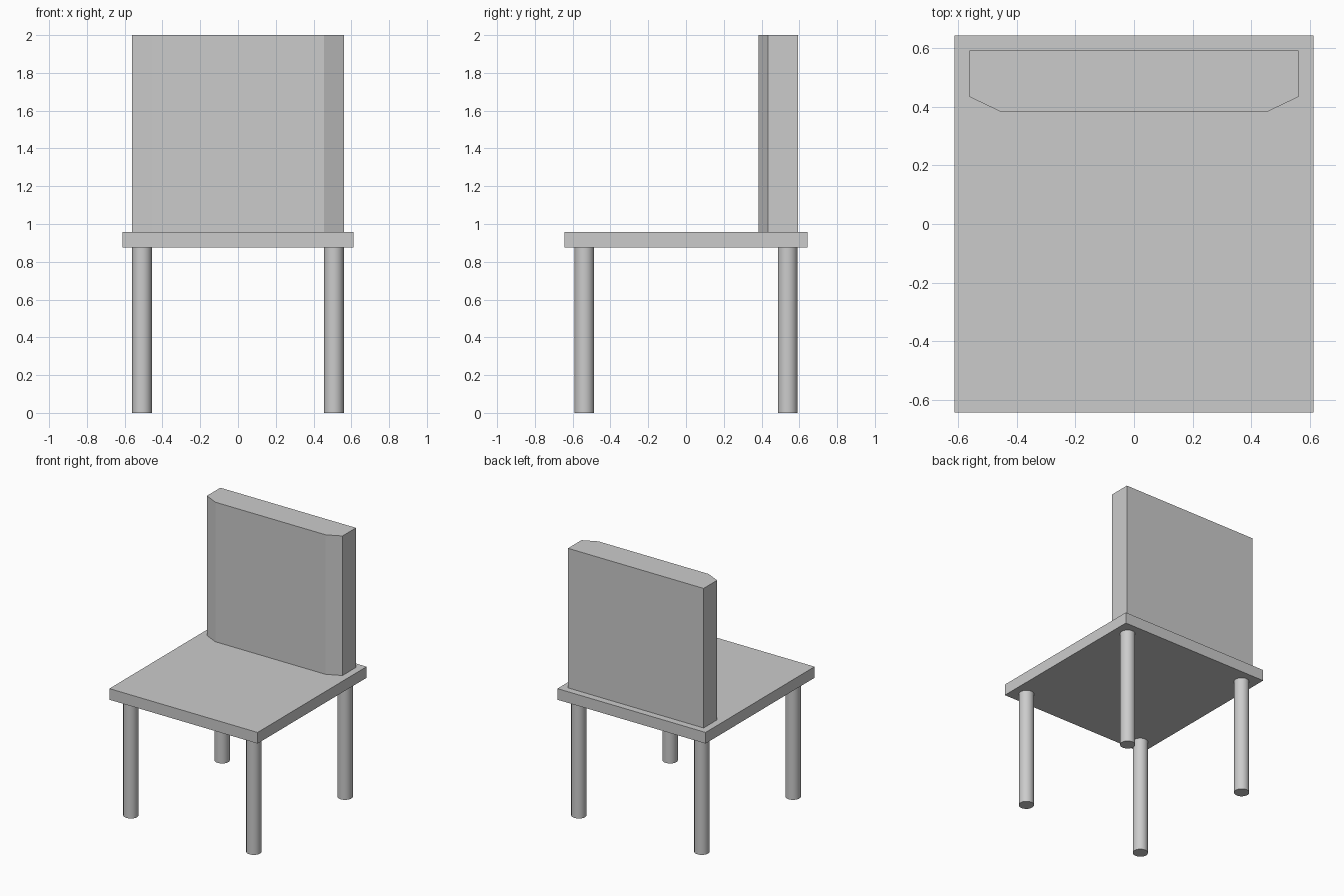
import bpy
import bmesh
import math

default = bpy.data.objects.get("Cube")
if default:
    bpy.data.objects.remove(default, do_unlink=True)

SEAT_BOTTOM, SEAT_TOP, BACK_TOP = 0.875, 0.958, 2.0

# Single plain grey for the whole chair
grey = bpy.data.materials.new("light_grey")
grey.use_nodes = True
colour = (0.6, 0.6, 0.6, 1)
grey.diffuse_color = colour
grey.node_tree.nodes["Principled BSDF"].inputs["Base Color"].default_value = colour


def extruded(name, outline, z0, z1):
    """Prism from a counter-clockwise plan outline."""
    bm = bmesh.new()
    base = bm.faces.new([bm.verts.new((x, y, z0)) for x, y in outline])
    top = bmesh.ops.extrude_face_region(bm, geom=[base], use_keep_orig=True)
    moved = [v for v in top["geom"] if isinstance(v, bmesh.types.BMVert)]
    bmesh.ops.translate(bm, verts=moved, vec=(0, 0, z1 - z0))
    bmesh.ops.recalc_face_normals(bm, faces=bm.faces)
    mesh = bpy.data.meshes.new(name)
    bm.to_mesh(mesh)
    bm.free()
    obj = bpy.data.objects.new(name, mesh)
    bpy.context.collection.objects.link(obj)
    mesh.materials.append(grey)
    return obj


# Seat slab
w, d = 0.612, 0.643
extruded("seat", [(-w, -d), (w, -d), (w, d), (-w, d)], SEAT_BOTTOM, SEAT_TOP)

# Backrest with chamfered front corners
half = [(0.455, 0.383), (0.56, 0.433), (0.56, 0.592)]
extruded("backrest", half + [(-x, y) for x, y in reversed(half)], SEAT_TOP, BACK_TOP)

# Four round legs
for depth_name, y in (("front", -0.538), ("back", 0.538)):
    for side_name, x in (("right", -0.508), ("left", 0.508)):
        bpy.ops.mesh.primitive_cylinder_add(
            vertices=32, radius=0.052, depth=SEAT_BOTTOM,
            location=(x, y, SEAT_BOTTOM / 2))
        leg = bpy.context.object
        leg.name = f"{depth_name}_{side_name}_leg"
        leg.data.materials.append(grey)
        bpy.ops.object.shade_smooth_by_angle(angle=math.radians(30))
